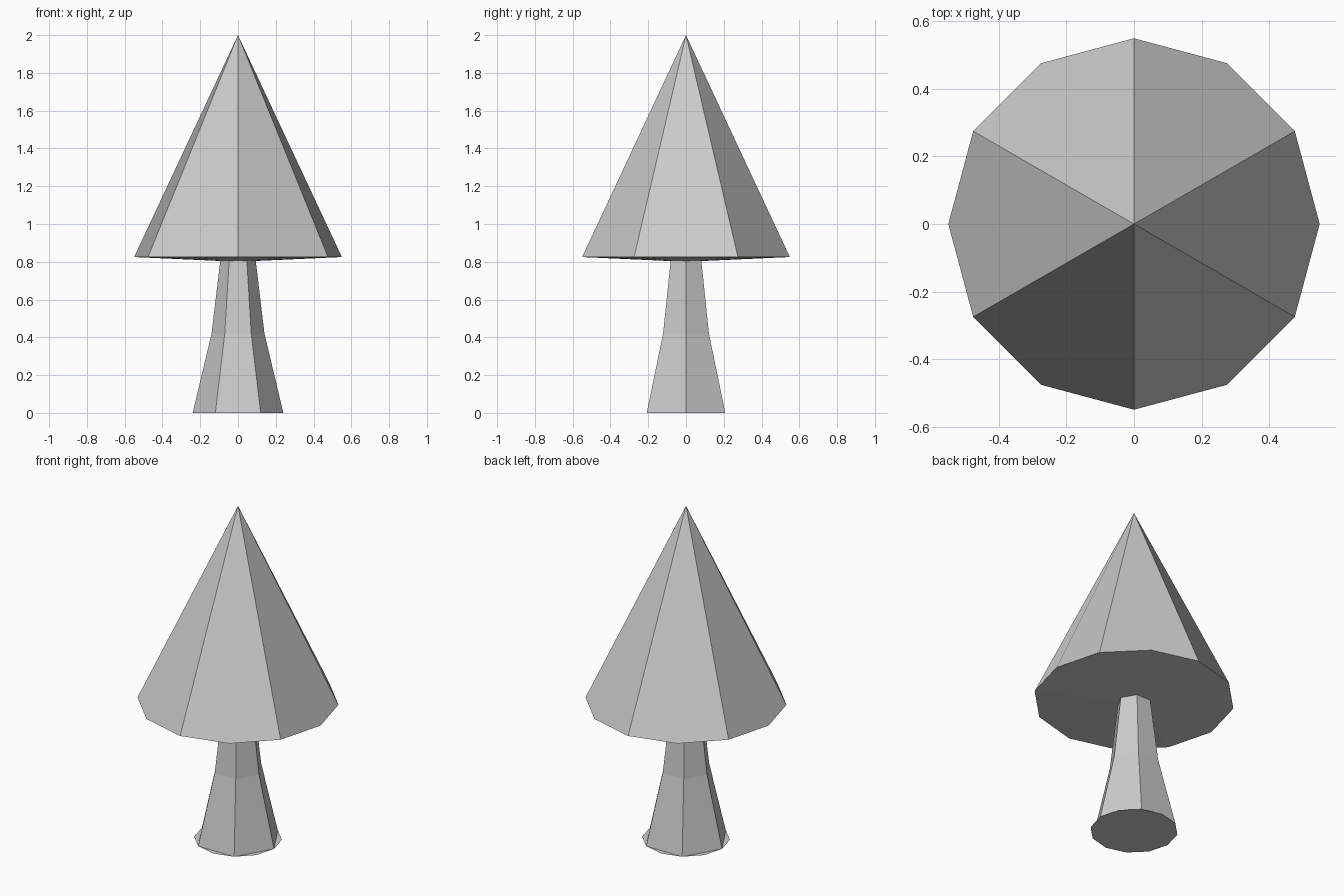
import bpy, bmesh
from math import cos, sin, radians

if "Cube" in bpy.data.objects:
    bpy.data.objects.remove(bpy.data.objects["Cube"], do_unlink=True)

GREY = (0.6, 0.6, 0.6, 1.0)
grey = bpy.data.materials.new("plain grey")
grey.use_nodes = True
grey.diffuse_color = GREY
grey.node_tree.nodes["Principled BSDF"].inputs["Base Color"].default_value = GREY


def ring(bm, radius, z, sides, start=0):
    """Add one polygon of vertices at height z."""
    angles = [radians(start + i * 360 / sides) for i in range(sides)]
    return [bm.verts.new((radius * cos(a), radius * sin(a), z)) for a in angles]


def finish(bm, name):
    mesh = bpy.data.meshes.new(name)
    bm.to_mesh(mesh)
    bm.free()
    mesh.materials.append(grey)
    obj = bpy.data.objects.new(name, mesh)
    bpy.context.collection.objects.link(obj)
    return obj


# Foliage: six panels, each folded over two rim segments, with a shallow underside
bm = bmesh.new()
rim = ring(bm, 0.55, 0.825, 12, start=30)
tip = bm.verts.new((0, 0, 2))
base = bm.verts.new((0, 0, 0.8))
for i in range(0, 12, 2):
    a, b, c = rim[i], rim[i + 1], rim[(i + 2) % 12]
    bm.faces.new((tip, a, b, c))
    bm.faces.new((base, c, b, a))
finish(bm, "foliage")

# Trunk: hexagonal and flared towards the ground
bm = bmesh.new()
rings = [ring(bm, r, z, 6) for r, z in ((0.24, 0), (0.14, 0.42), (0.094, 0.805))]
for low, high in zip(rings, rings[1:]):
    for i in range(6):
        j = (i + 1) % 6
        bm.faces.new((low[i], low[j], high[j], high[i]))
finish(bm, "trunk")

# Flat twelve-sided foot under the trunk
bm = bmesh.new()
bm.faces.new(reversed(ring(bm, 0.24, 0, 12)))
finish(bm, "trunk_foot")
